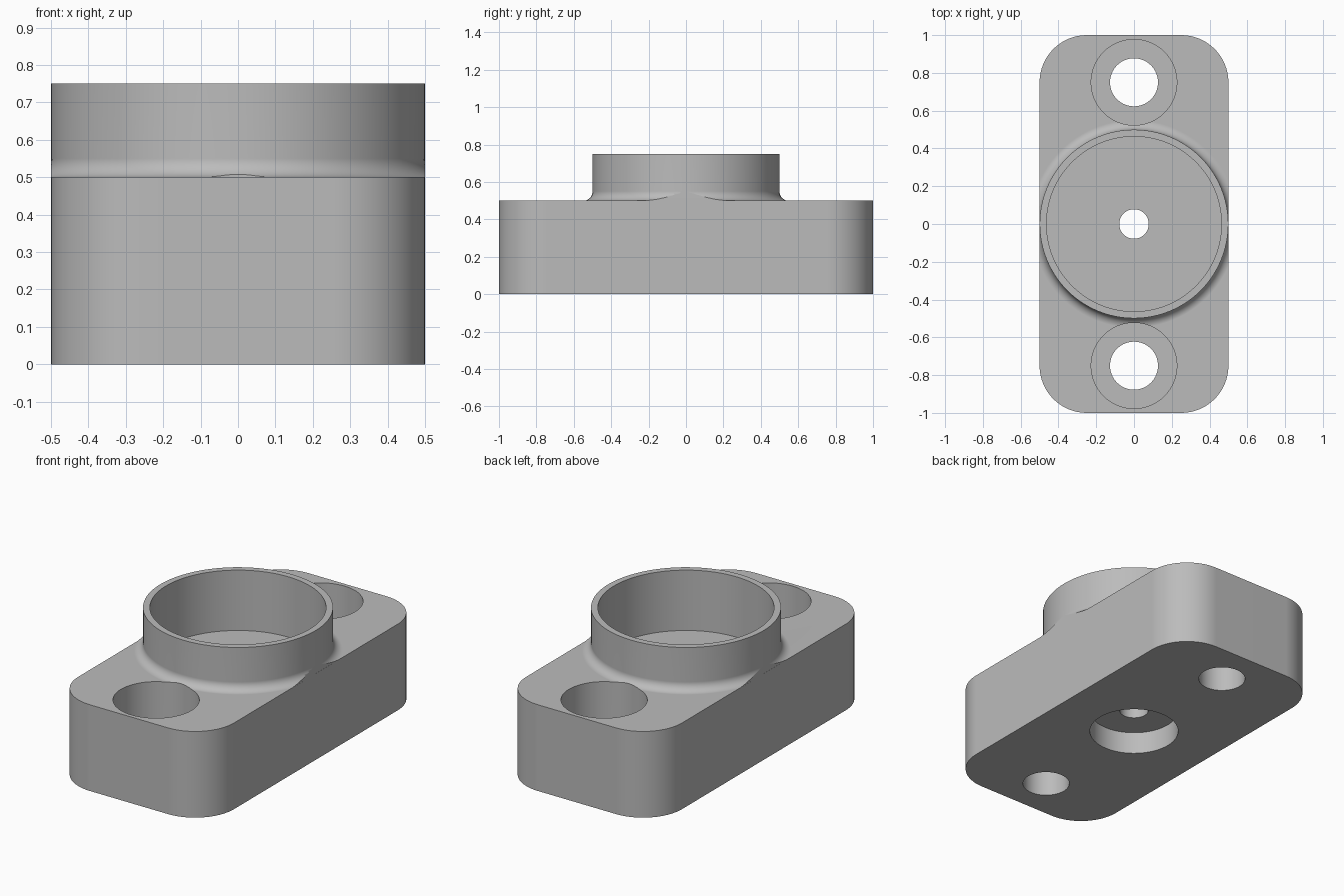
import bpy, bmesh, math
from mathutils import Vector

if "Cube" in bpy.data.objects:
    bpy.data.objects.remove(bpy.data.objects["Cube"])

grey = bpy.data.materials.new("plain grey")
grey.use_nodes = True
grey.diffuse_color = (0.5, 0.5, 0.5, 1)
grey.node_tree.nodes["Principled BSDF"].inputs["Base Color"].default_value = (0.5, 0.5, 0.5, 1)


def add_object(name, bm):
    bmesh.ops.recalc_face_normals(bm, faces=bm.faces[:])
    mesh = bpy.data.meshes.new(name)
    bm.to_mesh(mesh)
    bm.free()
    mesh.materials.append(grey)
    obj = bpy.data.objects.new(name, mesh)
    bpy.context.collection.objects.link(obj)
    return obj


def lathe(profile, y=0.0, steps=96):
    """Closed solid turned about a vertical axis from (radius, height) points."""
    bm = bmesh.new()
    rings = []
    for r, z in profile:
        angles = [math.tau * i / steps for i in range(steps)]
        rings.append([bm.verts.new((r * math.cos(a), y + r * math.sin(a), z)) for a in angles])
    for low, high in zip(rings, rings[1:]):
        for i in range(steps):
            j = (i + 1) % steps
            bm.faces.new((low[i], low[j], high[j], high[i]))
    bm.faces.new(rings[0])
    bm.faces.new(rings[-1])
    return bm


def combine(obj, tool, operation):
    mod = obj.modifiers.new(operation, "BOOLEAN")
    mod.operation, mod.solver, mod.object = operation, "EXACT", tool
    bpy.context.view_layer.objects.active = obj
    bpy.ops.object.modifier_apply(modifier=mod.name)
    bpy.data.objects.remove(tool)


# Base block with rounded vertical corners
corner, steps = 0.25, 16
bm = bmesh.new()
outline = []
for quarter, (sx, sy) in enumerate([(1, 1), (-1, 1), (-1, -1), (1, -1)]):
    for i in range(steps + 1):
        a = math.pi / 2 * (quarter + i / steps)
        outline.append(bm.verts.new((sx * (0.5 - corner) + corner * math.cos(a),
                                     sy * (1 - corner) + corner * math.sin(a), 0)))
base = bm.faces.new(outline)
top = bmesh.ops.extrude_face_region(bm, geom=[base])["geom"]
bmesh.ops.translate(bm, verts=[v for v in top if isinstance(v, bmesh.types.BMVert)], vec=(0, 0, 0.5))
housing = add_object("flanged_housing", bm)

# Round collar with a fillet at its foot, trimmed flush with the block sides
radius, fillet = 0.4994, 0.05
profile = [(radius + fillet, 0.45)]
for i in range(9):
    a = math.pi / 2 * i / 8
    profile.append((radius + fillet * (1 - math.sin(a)), 0.5 + fillet * (1 - math.cos(a))))
profile.append((radius, 0.75))
bm = lathe(profile)
for side in (-1, 1):
    cut = bmesh.ops.bisect_plane(bm, geom=bm.verts[:] + bm.edges[:] + bm.faces[:],
                                 plane_co=Vector((side * 0.4996, 0, 0)),
                                 plane_no=Vector((side, 0, 0)), clear_outer=True)
    rim = [e for e in cut["geom_cut"] if isinstance(e, bmesh.types.BMEdge)]
    bmesh.ops.holes_fill(bm, edges=rim)
combine(housing, add_object("collar", bm), "UNION")

# Cup, centre hole and underside recess in one turned cutter
bore = lathe([(0.242, -0.1), (0.242, 0.13), (0.078, 0.13), (0.078, 0.4), (0.463, 0.4), (0.463, 1)])
combine(housing, add_object("bore_cutter", bore), "DIFFERENCE")

# Counterbored bolt holes
for y in (-0.75, 0.75):
    bolt = lathe([(0.127, -0.1), (0.127, 0.25), (0.227, 0.25), (0.227, 1)], y, 64)
    combine(housing, add_object("bolt_cutter", bolt), "DIFFERENCE")

# Smooth curved walls, crisp edges
bpy.ops.object.select_all(action="DESELECT")
housing.select_set(True)
bpy.context.view_layer.objects.active = housing
bpy.ops.object.shade_smooth_by_angle(angle=math.radians(30))
weighted = housing.modifiers.new("weighted normals", "WEIGHTED_NORMAL")
weighted.keep_sharp = True
